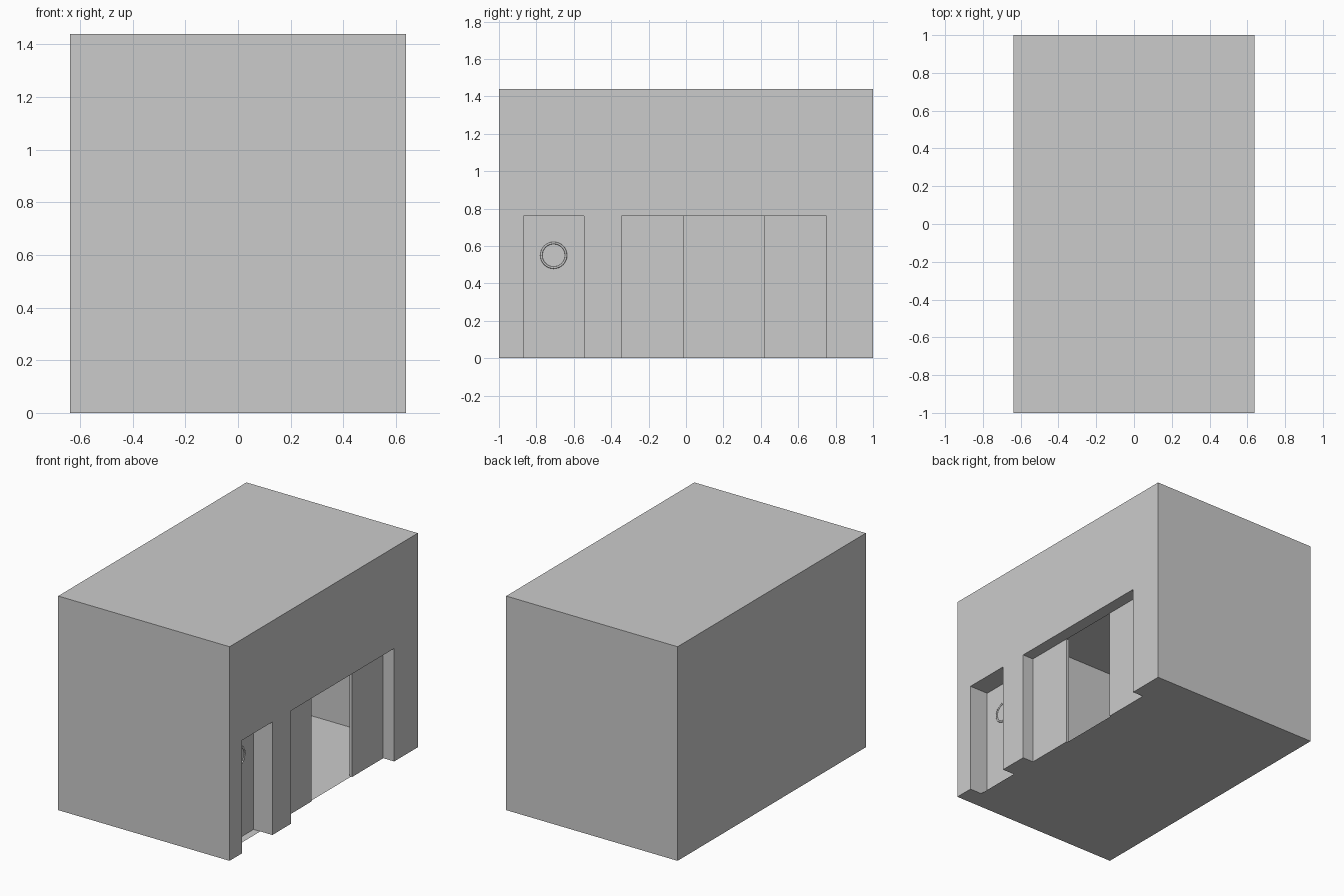
import bpy, bmesh
from math import pi

if "Cube" in bpy.data.objects:
    bpy.data.objects.remove(bpy.data.objects["Cube"])

W, L, H = 0.6375, 1.0, 1.44          # half width, half length, height
DOOR_H = 0.76
# openings in the +x wall: (y start, y end, jamb depth)
OPENINGS = [(-0.87, -0.545, 0.14), (-0.345, 0.75, 0.085)]
FLOOR_SETBACK = 0.09


def sheet(name, polys):
    """Mesh made of a few flat polygons."""
    bm = bmesh.new()
    for p in polys:
        bm.faces.new([bm.verts.new(v) for v in p])
    bmesh.ops.remove_doubles(bm, verts=bm.verts, dist=1e-5)
    me = bpy.data.meshes.new(name)
    bm.to_mesh(me)
    bm.free()
    ob = bpy.data.objects.new(name, me)
    bpy.context.collection.objects.link(ob)
    return ob


def box(name, lo, hi):
    bpy.ops.mesh.primitive_cube_add(size=1, location=[(a + b) / 2 for a, b in zip(lo, hi)])
    ob = bpy.context.object
    ob.name = name
    ob.scale = [b - a for a, b in zip(lo, hi)]
    return ob


# outer shell: two ends, back wall, roof
shell = [[(-W, y, 0), (W, y, 0), (W, y, H), (-W, y, H)][::s] for y, s in ((-L, 1), (L, -1))]
shell.append([(-W, L, 0), (-W, -L, 0), (-W, -L, H), (-W, L, H)])
shell.append([(-W, -L, H), (W, -L, H), (W, L, H), (-W, L, H)])
sheet("outer_shell", shell)

# entrance wall with notched openings, and floor following the same notches
wall, floor = [(W, -L, 0)], [(W, -L, 0)]
for a, b, d in OPENINGS:
    wall += [(W, a, 0), (W, a, DOOR_H), (W, b, DOOR_H), (W, b, 0)]
    f = W - FLOOR_SETBACK
    floor += [(W, a, 0), (f, a, 0), (f, b, 0), (W, b, 0)]
wall += [(W, L, 0), (W, L, H), (W, -L, H)]
floor += [(W, L, 0), (-W, L, 0), (-W, -L, 0)]
sheet("entrance_wall", [wall])
sheet("floor", [floor])

# jambs and soffits of the openings
for i, (a, b, d) in enumerate(OPENINGS):
    path = [(a, 0), (a, DOOR_H), (b, DOOR_H), (b, 0)]
    sheet(f"jamb_{i}", [[(W, *p), (W - d, *p), (W - d, *q), (W, *q)]
                        for p, q in zip(path, path[1:])])

# interior ceiling
C = H - 0.06
sheet("ceiling", [[(-W, L, C), (W, L, C), (W, -L, C), (-W, -L, C)]])

# half-open sliding door panels
for side, a, b in (("left", -0.345, -0.01), ("right", 0.42, 0.75)):
    box(f"sliding_panel_{side}", (W - 0.102, a, 0), (W - 0.082, b, DOOR_H))

# small side door with a round window rim
box("side_door", (W - 0.16, -0.87, 0), (W - 0.14, -0.545, DOOR_H))
bpy.ops.mesh.primitive_torus_add(location=(W - 0.14, -0.7075, 0.55), rotation=(0, pi / 2, 0),
                                 major_radius=0.066, minor_radius=0.006,
                                 major_segments=32, minor_segments=8)
bpy.context.object.name = "window_rim"
bpy.ops.object.shade_smooth()
